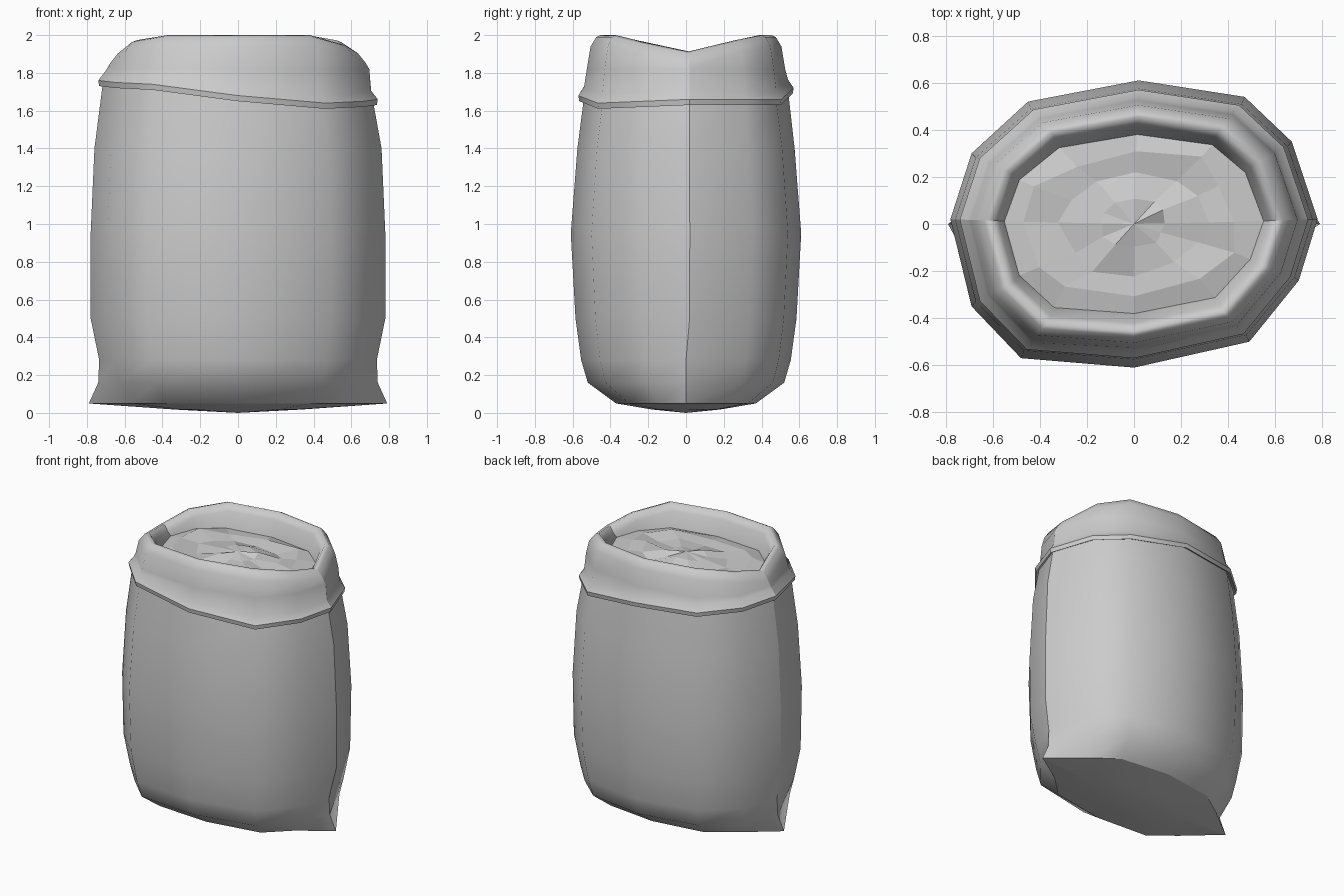
import bpy, bmesh, random

cube = bpy.data.objects.get("Cube")
if cube:
    bpy.data.objects.remove(cube, do_unlink=True)
random.seed(4)

grey = bpy.data.materials.new("plain grey")
grey.use_nodes = True
COLOUR = (0.6, 0.6, 0.6, 1)
grey.diffuse_color = COLOUR
grey.node_tree.nodes["Principled BSDF"].inputs["Base Color"].default_value = COLOUR

# Widest horizontal outline of the sack, counter-clockwise from its left seam
PLAN = [(.78, .02), (.67, .35), (.47, .54), (.02, .61), (-.45, .52), (-.69, .30),
        (-.78, .02), (-.69, -.35), (-.48, -.57), (0, -.61), (.49, -.50), (.70, -.24)]
# Height of the lower edge of the cuff around the outline
CUFF = [1.63, 1.63, 1.63, 1.69, 1.70, 1.72, 1.73, 1.72, 1.71, 1.65, 1.61, 1.62]
N = len(PLAN)
SEAMS = (0, 6)


def outline(half_x, half_y, height):
    """Outline scaled to the half sizes; height is a number or a rule by index."""
    rule = height if callable(height) else lambda i: height
    return [(x * half_x / .78, y * half_y / .61, rule(i)) for i, (x, y) in enumerate(PLAN)]


def seam_ring(half_x, half_y, height, seam_x):
    """Outline whose seam points are pulled out into pinched corners."""
    ring = outline(half_x, half_y, height)
    for i, side in zip(SEAMS, (1, -1)):
        ring[i] = (side * seam_x, 0, height)
    return ring


def loft(name, rings, start=None, end=None, smooth=True, sharp_rings=()):
    """Skin a stack of rings, closing the ends to a point where one is given."""
    bm = bmesh.new()
    loops = [[bm.verts.new(p) for p in ring] for ring in rings]
    for a, b in zip(loops, loops[1:]):
        for i in range(N):
            j = (i + 1) % N
            bm.faces.new((a[i], a[j], b[j], b[i]))
    for tip, loop in ((start, loops[0]), (end, loops[-1])):
        if tip:
            v = bm.verts.new(tip)
            for i in range(N):
                pair = (loop[i], loop[(i + 1) % N])
                bm.faces.new((v, *(pair if tip is end else pair[::-1])))
    for f in bm.faces:
        f.smooth = smooth
    # Hard edges along the side seams and the chosen folds
    for a, b in zip(loops, loops[1:]):
        for i in SEAMS:
            bm.edges.get((a[i], b[i])).smooth = False
    for r in sharp_rings:
        for i in range(N):
            bm.edges.get((loops[r][i], loops[r][(i + 1) % N])).smooth = False
    mesh = bpy.data.meshes.new(name)
    bm.to_mesh(mesh)
    bm.free()
    mesh.materials.append(grey)
    obj = bpy.data.objects.new(name, mesh)
    bpy.context.collection.objects.link(obj)
    return obj


# Bulging body with pinched bottom corners
loft("sack_body", [
    outline(.34, .18, .018),
    seam_ring(.63, .37, .05, .79),
    seam_ring(.71, .52, .16, .74),
    seam_ring(.735, .555, .28, .735),
    outline(.78, .585, .5),
    outline(.78, .61, .95),
    outline(.76, .575, 1.4),
    outline(.715, .54, lambda i: CUFF[i] + .02),
], start=(0, 0, 0), sharp_rings=(1,))


# The rim is high at the front and back and sags over the seams
def rim(drop):
    return lambda i: 1.91 + .09 * min(1, abs(PLAN[i][1]) / .5) - drop


def above_cuff(rise):
    return lambda i: CUFF[i] + rise


# Folded cuff, rolled rim and inner wall
loft("rolled_cuff", [
    outline(.70, .53, above_cuff(.02)),
    outline(.735, .565, above_cuff(0)),
    outline(.74, .57, above_cuff(.03)),
    outline(.705, .54, above_cuff(.075)),
    outline(.695, .525, 1.82),
    outline(.675, .505, rim(.06)),
    outline(.635, .475, rim(.01)),
    outline(.605, .455, rim(0)),
    outline(.575, .42, rim(.05)),
    outline(.55, .38, 1.84),
    outline(.54, .37, 1.80),
], sharp_rings=(1, 2))


# Lumpy faceted filling
def lumpy(half_x, half_y, height, bump):
    return [(x * random.uniform(.9, 1.08), y * random.uniform(.9, 1.08),
             z + random.uniform(-bump, bump)) for x, y, z in outline(half_x, half_y, height)]


loft("filling", [
    outline(.555, .385, 1.84),
    lumpy(.45, .31, 1.86, .02),
    lumpy(.30, .21, 1.855, .025),
    lumpy(.14, .10, 1.87, .015),
], end=(0, 0, 1.88), smooth=False)
